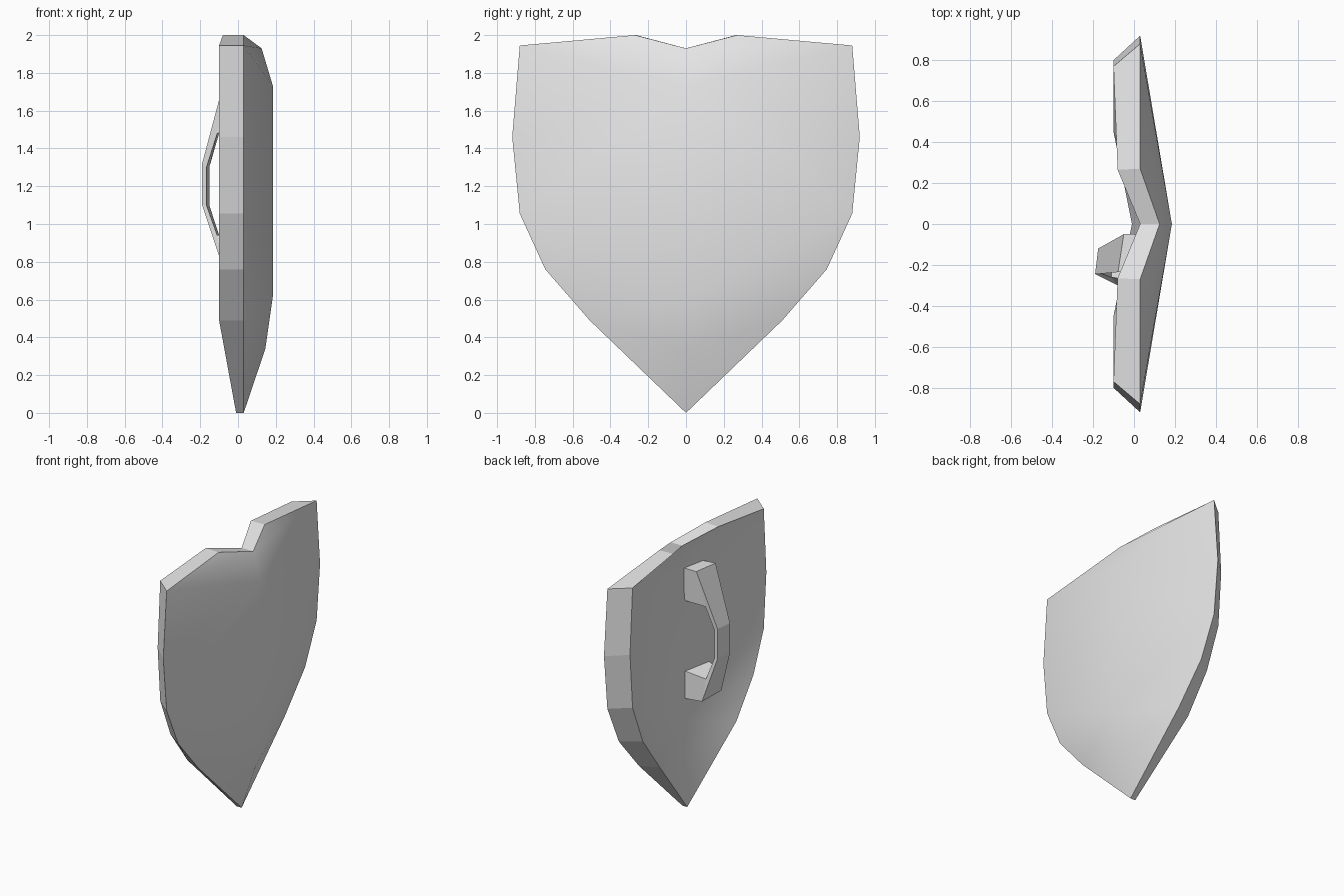
import bpy
import bmesh

cube = bpy.data.objects.get("Cube")
if cube:
    bpy.data.objects.remove(cube, do_unlink=True)

grey = bpy.data.materials.new("plain_grey")
grey.use_nodes = True
colour = (0.8, 0.8, 0.8, 1)
grey.diffuse_color = colour
grey.node_tree.nodes["Principled BSDF"].inputs["Base Color"].default_value = colour


def finish(bm, name):
    bmesh.ops.recalc_face_normals(bm, faces=bm.faces[:])
    mesh = bpy.data.meshes.new(name)
    bm.to_mesh(mesh)
    bm.free()
    mesh.materials.append(grey)
    obj = bpy.data.objects.new(name, mesh)
    bpy.context.collection.objects.link(obj)
    return obj


# Shield body: half outline as (front y, back y, back x, z), notch to tip
FRONT_RIM = 0.03
outline = [(0.27, 0.265, -0.08, 2.0), (0.88, 0.77, -0.1, 1.945),
           (0.92, 0.80, -0.1, 1.46), (0.88, 0.77, -0.1, 1.055),
           (0.745, 0.65, -0.1, 0.76), (0.51, 0.45, -0.1, 0.49)]
# Centre ridge as (front x, back x, z), notch to tip
ridge = [(0.125, 0.03, 1.93), (0.185, 0.06, 1.73), (0.185, 0.06, 0.62),
         (0.145, 0.03, 0.34), (0.03, -0.01, 0.0)]

bm = bmesh.new()
new = bm.verts.new
front_rim = [new((FRONT_RIM, y, z)) for y, _, _, z in outline]
back_rim = [new((x, y, z)) for _, y, x, z in outline]
front_mid = [new((x, 0, z)) for x, _, z in ridge]
back_mid = [new((x, 0, z)) for _, x, z in ridge]

# Curved front and hollow back, smooth across the ridge
for r, m in ((front_rim, front_mid), (back_rim, back_mid)):
    for face in ((m[0], r[0], r[1], m[1]), (m[1], r[1], r[2]),
                 (m[1], r[2], r[3], m[2]), (m[2], r[3], r[4]),
                 (m[2], r[4], r[5], m[3]), (m[3], r[5], m[4])):
        bm.faces.new(face).smooth = True

# Flat bevelled rim
front_loop = [front_mid[0]] + front_rim + [front_mid[-1]]
back_loop = [back_mid[0]] + back_rim + [back_mid[-1]]
for i in range(len(front_loop) - 1):
    bm.faces.new((front_loop[i], front_loop[i + 1], back_loop[i + 1], back_loop[i]))

# Orient the open half outwards: the first front face must look towards +x
body = finish(bm, "shield_body")
if body.data.polygons[0].normal.x < 0:
    body.data.flip_normals()
mirror = body.modifiers.new("mirror", "MIRROR")
mirror.use_axis = (False, True, False)
mirror.use_clip = True

# Handle: each section has an outer and inner edge,
# an edge being (near x, near y, far x, far y, z)
sections = [
    ((0.08, -0.05, 0.03, -0.22, 1.74), (0.08, -0.05, 0.03, -0.22, 1.5)),
    ((-0.05, -0.05, -0.078, -0.235, 1.74), (-0.1, -0.085, -0.11, -0.235, 1.48)),
    ((-0.175, -0.12, -0.19, -0.245, 1.32), (-0.152, -0.12, -0.167, -0.24, 1.3)),
    ((-0.175, -0.12, -0.19, -0.245, 1.1), (-0.152, -0.12, -0.167, -0.24, 1.1)),
    ((-0.075, -0.08, -0.08, -0.3, 0.77), (-0.1, -0.09, -0.11, -0.26, 0.94)),
    ((0.08, -0.05, 0.03, -0.3, 0.77), (0.08, -0.05, 0.03, -0.28, 0.98)),
]
bm = bmesh.new()
rings = []
for outer, inner in sections:
    a, b = [[bm.verts.new((e[0], e[1], e[4])), bm.verts.new((e[2], e[3], e[4]))]
            for e in (outer, inner)]
    rings.append([a[0], a[1], b[1], b[0]])
for p, q in zip(rings, rings[1:]):
    for i in range(4):
        j = (i + 1) % 4
        bm.faces.new((p[i], p[j], q[j], q[i]))
bm.faces.new(rings[0])
bm.faces.new(rings[-1])
finish(bm, "back_handle")
